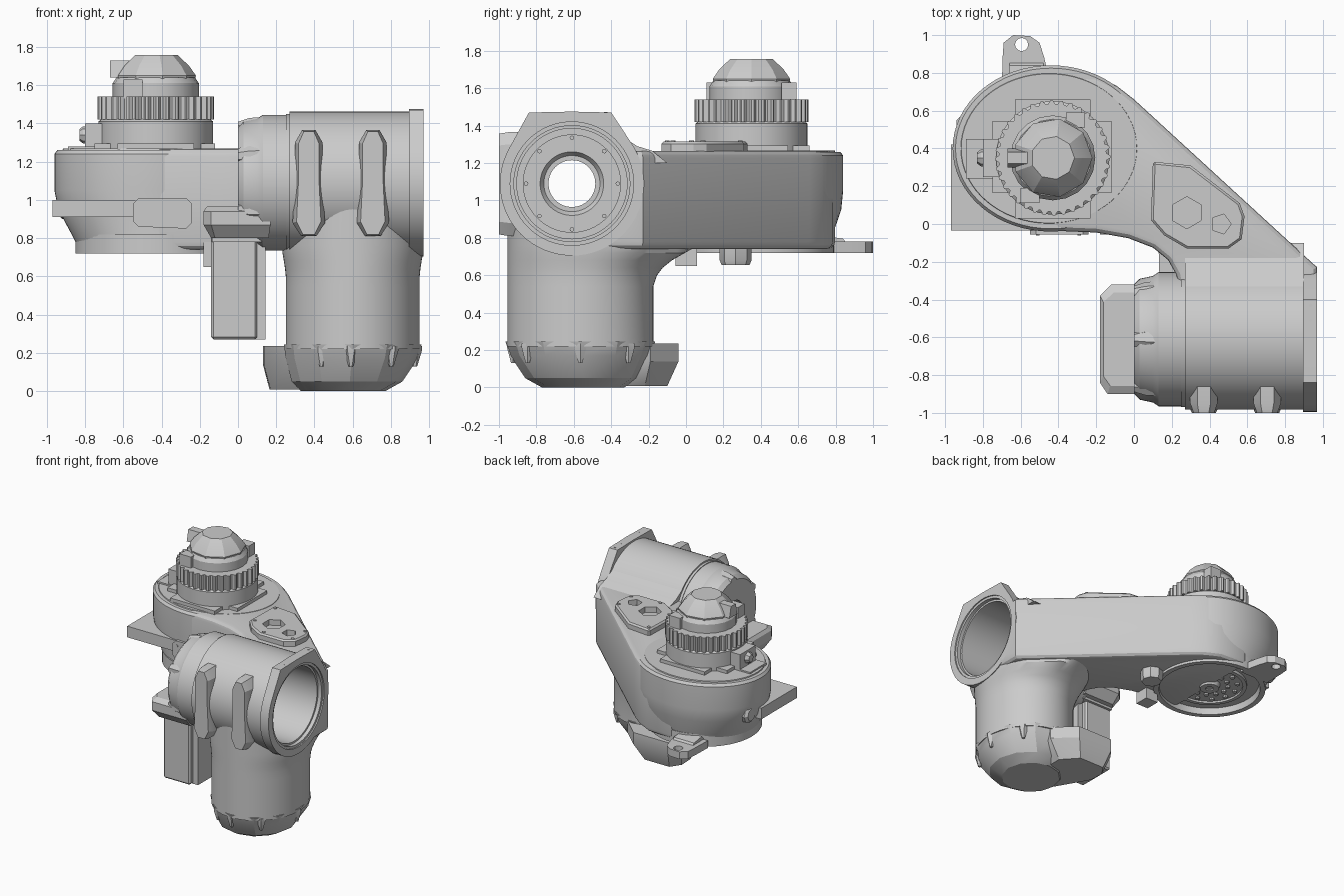
import bpy, bmesh
from math import sin, cos, pi, radians

if "Cube" in bpy.data.objects:
    bpy.data.objects.remove(bpy.data.objects["Cube"])

AX = {'z': lambda u, v, h: (u, v, h), 'x': lambda u, v, h: (h, u, v), 'y': lambda u, v, h: (u, h, v)}


def finish(name, bm):
    bmesh.ops.recalc_face_normals(bm, faces=bm.faces[:])
    me = bpy.data.meshes.new(name)
    bm.to_mesh(me)
    bm.free()
    ob = bpy.data.objects.new(name, me)
    bpy.context.collection.objects.link(ob)
    return ob


def loft(name, rings, axis='z', closed=False):
    """Skin a list of (points, height) rings."""
    bm = bmesh.new()
    vs = [[bm.verts.new(AX[axis](u, v, h)) for u, v in pts] for pts, h in rings]
    n = len(vs[0])
    for i in range(len(vs) if closed else len(vs) - 1):
        a, b = vs[i], vs[(i + 1) % len(vs)]
        for j in range(n):
            bm.faces.new((a[j], a[(j + 1) % n], b[(j + 1) % n], b[j]))
    if not closed:
        bm.faces.new(vs[0])
        bm.faces.new(vs[-1])
    return finish(name, bm)


def ring(c, rx, ry, n=48, off=0.0):
    return [(c[0] + rx * cos(2 * pi * i / n + off), c[1] + ry * sin(2 * pi * i / n + off)) for i in range(n)]


def lathe(name, prof, c, axis='z', n=48, closed=False, off=0.0):
    return loft(name, [(ring(c, r, r, n, off), h) for r, h in prof], axis, closed)


def prism(name, pts, lo, hi, axis='z'):
    return loft(name, [(pts, lo), (pts, hi)], axis)


def box(name, x, y, z):
    return prism(name, [(x[0], y[0]), (x[1], y[0]), (x[1], y[1]), (x[0], y[1])], *z)


def hull(name, pts):
    bm = bmesh.new()
    for p in pts:
        bm.verts.new(p)
    bmesh.ops.convex_hull(bm, input=bm.verts[:])
    for v in [v for v in bm.verts if not v.link_faces]:
        bm.verts.remove(v)
    return finish(name, bm)


def apply(ob, mod):
    bpy.context.view_layer.objects.active = ob
    bpy.ops.object.modifier_apply(modifier=mod.name)


def bevel(ob, w, seg=2):
    m = ob.modifiers.new('bevel', 'BEVEL')
    m.width, m.segments, m.limit_method, m.angle_limit = w, seg, 'ANGLE', radians(50)
    apply(ob, m)


def cut(ob, cutter, remove=False):
    m = ob.modifiers.new('cut', 'BOOLEAN')
    m.operation, m.solver, m.object = 'DIFFERENCE', 'EXACT', cutter
    apply(ob, m)
    if remove:
        bpy.data.objects.remove(cutter)


B, M, H = (-0.44, 0.40), (-0.43, 0.35), (-0.61, 1.09)   # base, upper motor, barrel axes

# horizontal barrel: open bore, stepped floor, through hole and rear gear housing
lathe('barrel', [(.372, .27), (.372, .96), (.31, .96), (.31, .93), (.295, .93), (.295, .36), (.26, .36), (.26, .34),
                 (.17, .34), (.15, .31), (.125, .31), (.125, 0), (.29, 0), (.32, .03), (.335, .1), (.355, .13),
                 (.355, .25), (.36, .25), (.36, .27)], H, 'x', 64, closed=True)
bore = lathe('bore_cutter', [(.33, .1), (.33, 1.3)], H, 'x', 64)
for i in range(8):
    a = 2 * pi * i / 8 + pi / 2
    p = (H[0] + .245 * cos(a), H[1] + .245 * sin(a))
    lathe('bore_bolt', [(.012, .33), (.012, .35)], p, 'x', 8)
for i in range(6):
    a = 2 * pi * (i + .5) / 6
    p = (H[0] + .28 * cos(a), H[1] + .28 * sin(a))
    lathe('housing_lug', [(.04, .0), (.06, .06), (.07, .2)], p, 'x', 7)

# end flange with flat trapezoid top
pts = ring(H, .385, .385, 64) + [(-.90, 1.34), (-.84, 1.47), (-.40, 1.47), (-.29, 1.25)]
flange = hull('end_flange', [(x, y, z) for x in (.895, .97) for y, z in pts])
cut(flange, bore)
for y in (-.75, -.67, -.59, -.51, -.43):
    lathe('flange_screw', [(.009, 1.465), (.009, 1.473)], (.935, y), 'z', 8)

# raised pads on the barrel front
for x in (.37, .705):
    w = .085
    pad = [(x - .04, .81), (x + .04, .81), (x + w, .88), (x + w * .85, 1.09), (x + w * .85, 1.3),
           (x + .035, 1.365), (x - .035, 1.365), (x - w * .85, 1.3), (x - w * .85, 1.09), (x - w, .88)]
    inner = [(x + (px - x) * .75, 1.09 + (pz - 1.09) * .97) for px, pz in pad]
    rib = loft('barrel_pad', [(pad, -.80), (pad, -.95), (inner, -1.0)], 'y')
    cut(rib, bore)
    for z in (.86, 1.33):
        lathe('pad_screw', [(.01, -1.0), (.01, -.95)], (x, z), 'y', 8)


# vertical cylinder, flaring into the barrel and the arm underside
def flared(e, rx):
    out = []
    for x, y in ring((.60, -.565), rx, .39, 72):
        if y > -.565:
            y2 = y + e * ((y + .565) / .39) ** .7
            y = max(y, min(y2, .63 - .938 * x))
        out.append((x, y))
    return out


col = loft('vertical_cylinder', [(flared(e, rx), z) for e, rx, z in (
    (0, .35, .22), (0, .35, .54), (.02, .35, .60), (.05, .354, .64), (.10, .36, .68), (.17, .367, .72),
    (.24, .37, .76), (.24, .37, 1.05))])
cut(col, bore)

# faceted bottom cover with corner lobe and a few small lugs
C = (.60, -.565)
loft('bottom_cover', [(ring((.55, -.55), .22, .22, 12), 0), (ring((.57, -.56), .29, .30, 12, .05), .05),
                      (ring((.595, -.565), .345, .375, 12), .17), (ring(C, .36, .40, 12), .245)])
lobe = [(.135, -.30), (.13, -.12), (.19, -.04), (.50, -.04), (.66, -.19), (.60, -.5), (.26, -.58)]
low = [(.17, -.30), (.165, -.18), (.22, -.10), (.44, -.10), (.55, -.22), (.55, -.5), (.32, -.56)]
hull('cover_lobe', [(x, y, .008) for x, y in low] + [(x, y, z) for x, y in lobe for z in (.14, .235)])
for a in (-2.1, -1.6, -.9, 0, .8, 2.9):
    p = (C[0] + .325 * cos(a), C[1] + .36 * sin(a))
    lathe('cover_lug', [(.012, .13), (.036, .21), (.036, .235)], p, 'z', 6)

# arm body joining base and barrel
arm = prism('arm', [(-.44, .8), (-.2, .785), (-.09, .73), (.0, .66), (.97, -.23), (.97, -.45), (.26, -.45),
                    (.225, -.27), (.18, -.19), (.1, -.125), (-.03, -.075), (-.2, -.045), (-.44, -.035)], .74, 1.265)
bevel(arm, .04, 3)
cut(arm, bore)
crown = prism('arm_shoulder', [(-.50, 1.2), (-.33, 1.335), (-.26, 1.29), (-.18, 1.265), (-.1, 1.2)], .27, .90, 'x')
cut(crown, bore)

# triangular raised pad with recesses on the arm top
pad = prism('arm_top_pad', [(.1, .33), (.3, .31), (.56, .11), (.585, .04), (.57, -.08), (.5, -.13), (.28, -.13),
                            (.16, -.06), (.09, .02)], 1.24, 1.315)
bevel(pad, .012, 1)
cut(pad, lathe('hex_cutter', [(.085, 1.27), (.085, 1.4)], (.28, .06), n=6, off=pi / 6), True)
cut(pad, lathe('pent_cutter', [(.055, 1.27), (.055, 1.4)], (.46, .0), n=5), True)
for p in ((.13, .29), (.54, .09), (.54, -.07), (.3, -.1), (.13, .03)):
    lathe('pad_bolt', [(.013, 1.3), (.013, 1.32)], p, n=8)

# base housing, tapered toward the mounting flange
loft('base_housing', [(ring((-.43, .37), .415, .405, 64), .77), (ring((-.43, .375), .44, .41, 64), .82),
                      (ring(B, .50, .43, 64), .95), (ring(B, .52, .44, 64), 1.05), (ring(B, .52, .44, 64), 1.24),
                      (ring(B, .505, .425, 64), 1.26)])
loft('base_top_disc', [(ring((-.45, .4), .47, .40, 64), 1.25), (ring((-.45, .4), .465, .395, 64), 1.268)])
F = (-.43, .37)
lathe('mount_flange', [(.0005, .735), (.03, .735), (.03, .725), (.07, .725), (.08, .76), (.25, .76), (.25, .745),
                       (.28, .745), (.28, .775), (.37, .775), (.38, .72), (.42, .72), (.42, .82), (.0005, .82)],
      F, n=64, closed=True)
for i in range(12):
    for r, o in ((.14, 0), (.21, pi / 12)):
        a = 2 * pi * i / 12 + o
        lathe('flange_bolt', [(.018, .745), (.018, .77)], (F[0] + r * cos(a), F[1] + r * sin(a)), n=8)

# rear lug with hole
lug = prism('rear_lug', [(-.70, .72), (-.44, .72), (-.475, .88), (-.50, .96), (-.55, .995), (-.64, 1.0), (-.69, .96),
                         (-.695, .89)], .72, .78)
cut(lug, lathe('lug_cutter', [(.035, .6), (.035, .9)], (-.595, .95), n=12), True)
hull('lug_gusset', [(x, y, z) for x in (-.66, -.48) for y, z in ((.70, .77), (.86, .77), (.84, .795), (.74, .81))])

# side plate, front pad, side boss and lower clips
prism('side_plate', [(-.97, -.035), (-.4, -.035), (-.4, .42), (-.97, .42)], .91, 1.0)
prism('front_pad', [(-.55, .89), (-.52, .86), (-.27, .85), (-.24, .88), (-.24, .98), (-.27, 1.01), (-.52, 1.01),
                    (-.55, .98)], -.055, .1, 'y')
for x in (-.51, -.29):
    for z in (.89, .97):
        lathe('front_pad_screw', [(.01, -.06), (.01, 0)], (x, z), 'y', 8)
lathe('side_boss', [(.05, -.94), (.07, -.92), (.07, -.75)], (.5, .97), 'x', 8)
box('clip_front', (-.18, -.07), (-.055, .06), (.65, .78))
lathe('clip_back', [(.075, .655), (.085, .68), (.085, .76)], (.05, .265), n=8)

# upper motor: cross plate, can, toothed ring and faceted cap
box('motor_plate_long', (-.63, -.23), (.03, .66), (1.25, 1.295))
box('motor_plate_wide', (-.75, -.12), (.165, .545), (1.25, 1.295))
lathe('motor_can', [(.30, 1.25), (.30, 1.41), (.275, 1.43), (.275, 1.53)], M)
pts = [(M[0] + (.305 if i % 4 < 2 else .285) * cos(2 * pi * i / 144),
        M[1] + (.305 if i % 4 < 2 else .285) * sin(2 * pi * i / 144)) for i in range(144)]
prism('toothed_ring', pts, 1.42, 1.54)
lathe('motor_neck', [(.225, 1.53), (.225, 1.61), (.205, 1.64)], M, n=20)
lathe('motor_cap', [(.205, 1.62), (.21, 1.65), (.175, 1.70), (.115, 1.757)], M, n=9)
for s in (1, -1):
    box('neck_block', (M[0] + s * .12 - .05, M[0] + s * .12 + .05), (M[1] + s * .2 - .04, M[1] + s * .2 + .04), (1.53, 1.63))
hull('cap_connector', [(x, y, z) for x in (-.67, -.56) for y, z in ((.30, 1.64), (.40, 1.64), (.32, 1.73), (.38, 1.73))])
box('side_connector', (-.80, -.70), (.25, .45), (1.26, 1.40))
box('side_connector_base', (-.89, -.72), (.24, .45), (1.255, 1.28))
lathe('side_connector_plug', [(.03, -.83), (.045, -.81), (.045, -.75)], (.35, 1.34), 'x', 8)

# lower motor hanging from its bracket behind the barrel
plan = [(-.18, -.84), (-.14, -.90), (.17, -.90), (.17, -.32), (-.12, -.32), (-.18, -.38)]
inset = [(-.14, -.80), (-.12, -.84), (.16, -.84), (.16, -.38), (-.11, -.38), (-.14, -.42)]
loft('motor_bracket', [(inset, .80), (plan, .87), (plan, .94), ([(x * .9, -.61 + (y + .61) * .85) for x, y in plan], .966)])
body = box('lower_motor', (-.14, .10), (-.76, -.44), (.27, .82))
bevel(body, .012, 1)
box('lower_motor_rail', (.09, .145), (-.72, -.48), (.27, .82))
box('lower_motor_collar', (-.135, .145), (-.78, -.42), (.78, .83))

# remove the helper and smooth all round surfaces
bpy.data.objects.remove(bore)
bpy.ops.object.select_all(action='SELECT')
bpy.context.view_layer.objects.active = bpy.context.scene.objects['barrel']
bpy.ops.object.shade_smooth_by_angle(angle=radians(25))
